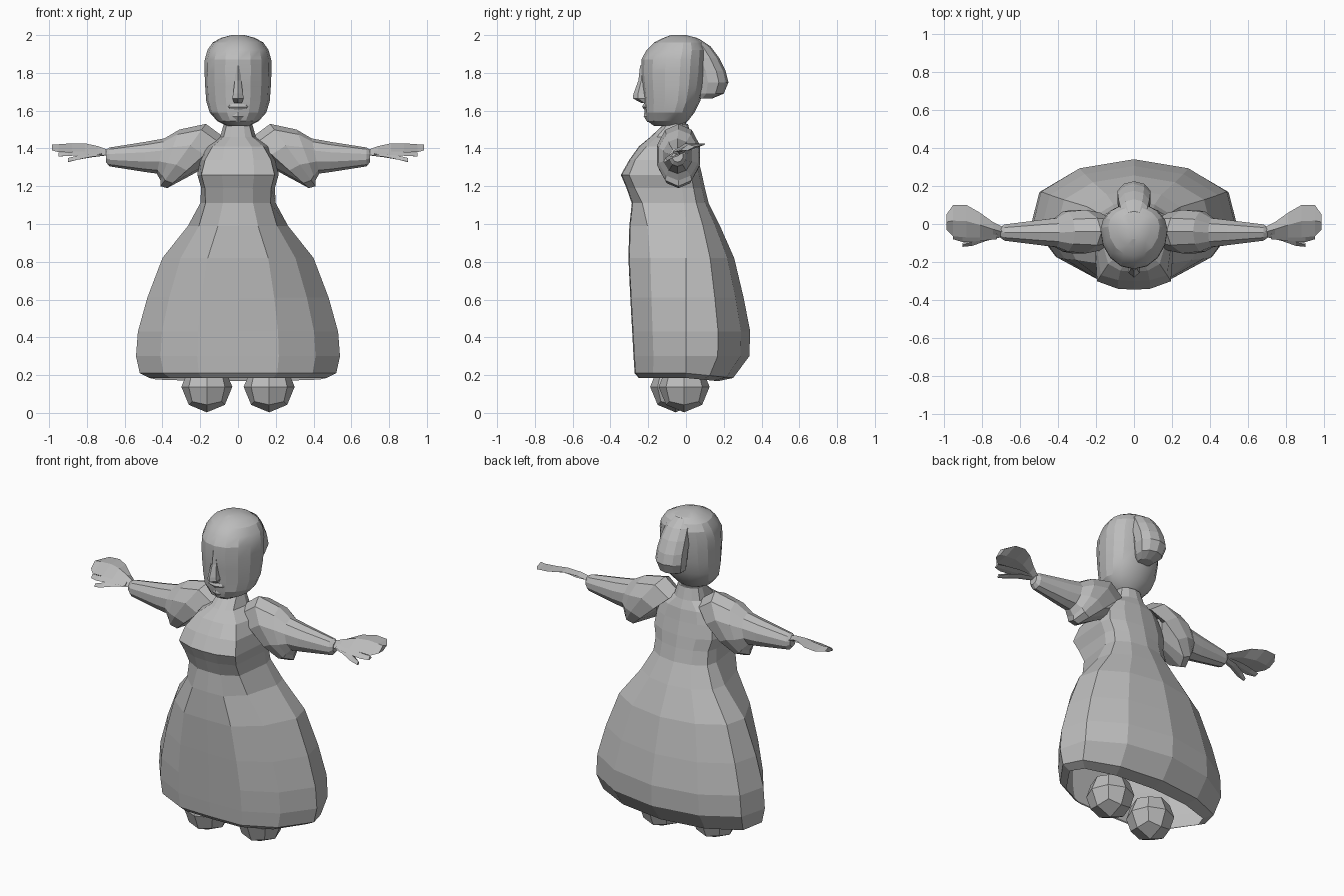
import bpy, bmesh, math
from mathutils import Vector

if "Cube" in bpy.data.objects:
    bpy.data.objects.remove(bpy.data.objects["Cube"])

grey = bpy.data.materials.new("plain grey")
grey.diffuse_color = (0.5, 0.5, 0.5, 1)
grey.use_nodes = True
grey.node_tree.nodes["Principled BSDF"].inputs["Base Color"].default_value = grey.diffuse_color


def finish(name, bm, smooth=False):
    bmesh.ops.recalc_face_normals(bm, faces=bm.faces)
    me = bpy.data.meshes.new(name)
    bm.to_mesh(me)
    bm.free()
    me.materials.append(grey)
    if smooth:
        for p in me.polygons:
            p.use_smooth = True
    ob = bpy.data.objects.new(name, me)
    bpy.context.collection.objects.link(ob)
    return ob


def loft(name, rings, start=True, end=True, smooth=False):
    """Skin closed rings of points, with optional end caps."""
    bm = bmesh.new()
    vs = [[bm.verts.new(p) for p in r] for r in rings]
    n = len(vs[0])
    for a, b in zip(vs, vs[1:]):
        for i in range(n):
            j = (i + 1) % n
            bm.faces.new((a[i], a[j], b[j], b[i]))
    if start:
        bm.faces.new(vs[0])
    if end:
        bm.faces.new(vs[-1])
    return finish(name, bm, smooth)


def dress_ring(z, w, f, b, c, k, m, tip=0):
    """Flat-fronted ring: half width, front y, back y, side y, front corner."""
    half = [(0, f), (.4 * w, f + .005), (k * w, c + m * (f - c)), (w, c),
            (.92 * w, c + .5 * (b - c)), (.54 * w, c + .86 * (b - c)), (0, b)]
    pts = half + [(-x, y) for x, y in half[-2:0:-1]]
    return [(x, y, z - tip * max(0, y)) for x, y in pts]


def oval_z(z, w, f, b, n=16):
    """Horizontal oval, slightly pointed at the front."""
    c = f * .4 + b * .6
    out = []
    for i in range(n):
        a = 2 * math.pi * i / n
        s, t = math.sin(a), math.cos(a)
        out.append((w * s, c - t * ((c - f) if t > 0 else (b - c)), z))
    return out


def oval_x(side, x, zc, yc, hz, hy, lean=0, n=10):
    """Upright oval across an arm; lean pulls its lower half outward."""
    return [(side * (x - lean * math.sin(a)), yc + hy * math.cos(a), zc + hz * math.sin(a))
            for a in (2 * math.pi * (i + .5) / n for i in range(n))]


# bodice, waist and skirt, open at the hem
dress = [
    (1.53, .075, -.115, .01, -.05, .78, .7), (1.46, .095, -.19, .03, -.05, .8, .75),
    (1.41, .18, -.25, .05, -.05, .75, .8), (1.34, .205, -.30, .065, -.04, .85, .88),
    (1.26, .215, -.345, .085, -.03, .9, .86), (1.19, .195, -.315, .10, -.02, .9, .85),
    (1.11, .20, -.287, .12, -.01, .86, .8), (.99, .265, -.30, .18, 0, .78, .68),
    (.82, .40, -.305, .255, 0, .76, .62), (.61, .48, -.295, .305, 0, .76, .62),
    (.43, .53, -.285, .34, 0, .76, .62), (.30, .54, -.278, .335, 0, .76, .62),
    (.21, .52, -.272, .25, 0, .76, .64), (.185, .47, -.25, .17, 0, .76, .66)]
loft("dress", [dress_ring(*r, tip=.1 if i > 11 else 0) for i, r in enumerate(dress)],
     end=False)

# neck
loft("neck", [oval_z(1.48, .06, -.11, 0, 10), oval_z(1.58, .06, -.11, 0, 10)])

# head
head = [(1.52, .06, -.17, -.02), (1.545, .11, -.205, .01), (1.59, .15, -.22, .045),
        (1.65, .168, -.222, .075), (1.73, .174, -.232, .095), (1.80, .177, -.238, .105),
        (1.87, .176, -.236, .11), (1.92, .162, -.21, .11), (1.96, .135, -.17, .09),
        (1.985, .09, -.12, .06), (2.0, .035, -.08, .0)]
head_ob = loft("head", [oval_z(*r) for r in head])

# hair bun hanging from the back of the crown
bun = [(1.665, .045, .05, .14), (1.69, .075, .04, .20), (1.75, .092, .04, .225),
       (1.81, .09, .03, .21), (1.88, .085, .0, .175), (1.94, .075, -.02, .13),
       (1.98, .05, -.03, .07)]
loft("hair_bun", [oval_z(*r, n=10) for r in bun])

# nose wedge
nose = [(1.84, .012, -.243, -.2), (1.76, .02, -.252, -.2), (1.69, .03, -.278, -.2),
        (1.665, .036, -.282, -.19), (1.64, .022, -.235, -.19)]
loft("nose", [oval_z(*r, n=6) for r in nose])

# lips and chin
loft("lips", [oval_z(1.605, .05, -.222, -.15, 8), oval_z(1.62, .07, -.232, -.15, 8),
              oval_z(1.635, .055, -.225, -.15, 8)])
loft("chin", [oval_z(1.54, .035, -.205, -.1, 8), oval_z(1.57, .055, -.224, -.1, 8),
              oval_z(1.595, .04, -.22, -.1, 8)])


def slab(name, side, centres, thick):
    """Flat tapering blade; each station is x, front y, back y, front z, back z."""
    rings = []
    for x, y0, y1, z0, z1 in centres:
        ym, zm = (y0 + y1) / 2, (z0 + z1) / 2 + .006
        rings.append([(side * x, y0, z0), (side * x, ym, zm - thick),
                      (side * x, y1, z1), (side * x, ym, zm + thick)])
    loft(name, rings)


for side, label in ((1, "right"), (-1, "left")):
    # puffed sleeve tapering to the wrist: x, centre z, centre y, half z, half y, lean
    sleeve = [(.19, 1.36, -.04, .07, .06, 0), (.225, 1.325, -.04, .135, .105, .15),
              (.29, 1.365, -.04, .165, .12, .12), (.36, 1.365, -.04, .135, .11, .05),
              (.41, 1.36, -.045, .093, .08, .02), (.49, 1.355, -.045, .08, .07, 0),
              (.68, 1.355, -.045, .05, .045, 0), (.70, 1.36, -.045, .032, .03, 0)]
    loft(label + "_sleeve", [oval_x(side, *r) for r in sleeve])

    # flat hand, front finger and thumb
    slab(label + "_hand", side, [
        (.68, -.07, -.02, 1.365, 1.37), (.74, -.065, .01, 1.38, 1.40),
        (.81, -.07, .06, 1.385, 1.425), (.88, -.07, .10, 1.385, 1.425),
        (.95, -.065, .10, 1.38, 1.42), (.985, -.03, .05, 1.39, 1.41)], .016)
    slab(label + "_finger", side, [
        (.72, -.08, -.03, 1.37, 1.375), (.82, -.09, -.03, 1.365, 1.375),
        (.90, -.095, -.04, 1.36, 1.37), (.95, -.08, -.05, 1.358, 1.365)], .01)
    slab(label + "_thumb", side, [
        (.70, -.07, -.03, 1.365, 1.37), (.78, -.09, -.04, 1.355, 1.36),
        (.85, -.115, -.07, 1.34, 1.35), (.90, -.12, -.10, 1.33, 1.335)], .011)

    # faceted ball foot
    bm = bmesh.new()
    bmesh.ops.create_cube(bm, size=2)
    bmesh.ops.subdivide_edges(bm, edges=bm.edges[:], cuts=1, use_grid_fill=True)
    centre = Vector((side * .165, -.01 if side > 0 else -.055, .138))
    for v in bm.verts:
        v.co = centre + v.co.normalized() * .135
    finish(label + "_foot", bm)

# soft shading on the head only
bpy.context.view_layer.objects.active = head_ob
head_ob.select_set(True)
bpy.ops.object.shade_smooth_by_angle(angle=math.radians(20))
